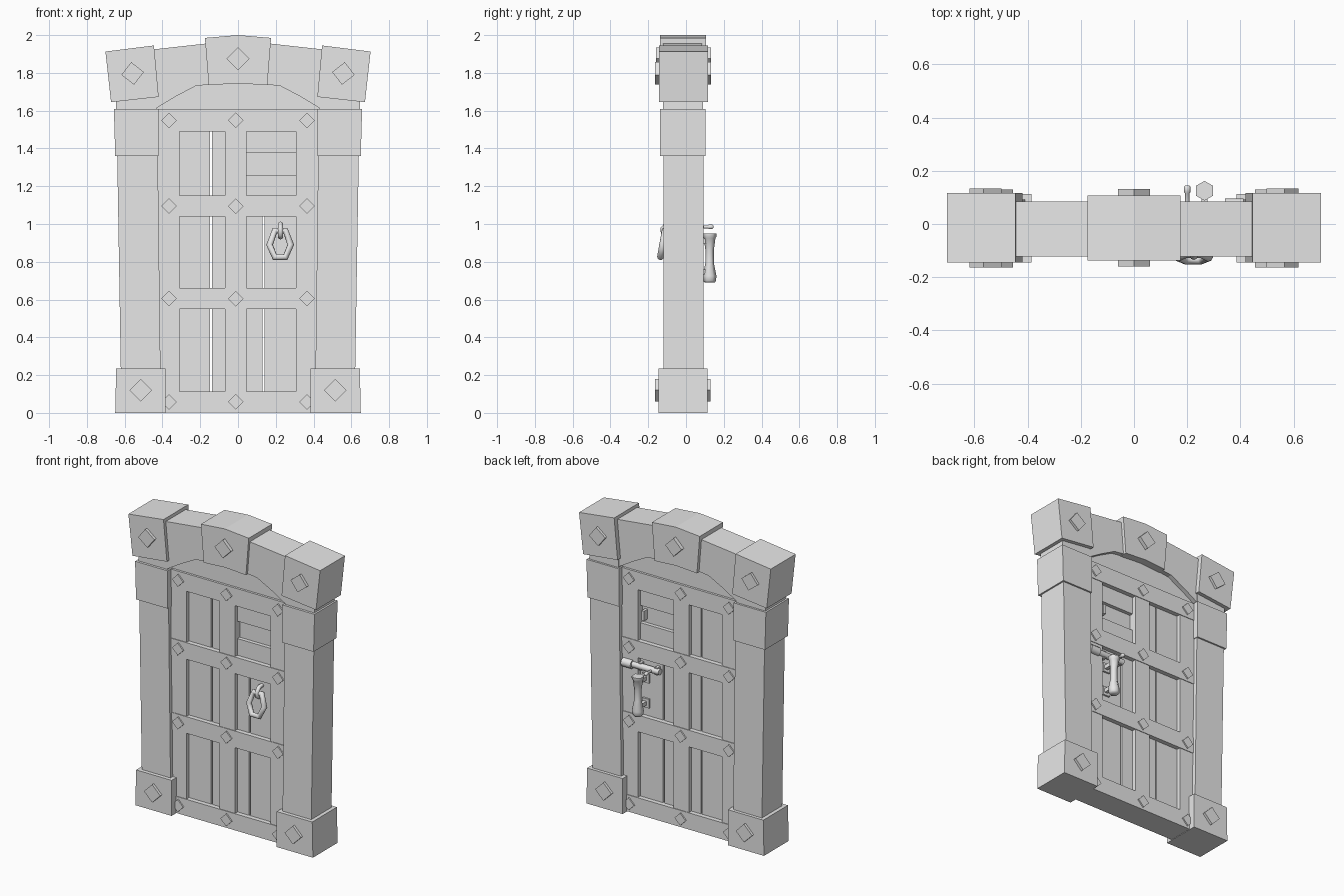
import bpy, bmesh, math
from mathutils import Vector

if "Cube" in bpy.data.objects:
    bpy.data.objects.remove(bpy.data.objects["Cube"], do_unlink=True)

GREY = (0.8, 0.8, 0.8, 1)
mat = bpy.data.materials.new("plain_grey")
mat.use_nodes = True
mat.diffuse_color = GREY
mat.node_tree.nodes["Principled BSDF"].inputs["Base Color"].default_value = GREY
MID = -0.015  # depth of the middle of the door


def finish(name, bm):
    bmesh.ops.recalc_face_normals(bm, faces=bm.faces)
    me = bpy.data.meshes.new(name)
    bm.to_mesh(me)
    bm.free()
    me.materials.append(mat)
    ob = bpy.data.objects.new(name, me)
    bpy.context.collection.objects.link(ob)
    return ob


def prism(name, pts, y0, y1):
    """Extrude an x/z outline from y0 to y1."""
    bm = bmesh.new()
    face = bm.faces.new([bm.verts.new((x, y0, z)) for x, z in pts])
    ext = bmesh.ops.extrude_face_region(bm, geom=[face])
    verts = [v for v in ext["geom"] if isinstance(v, bmesh.types.BMVert)]
    bmesh.ops.translate(bm, verts=verts, vec=(0, y1 - y0, 0))
    return finish(name, bm)


def box(name, x0, x1, y0, y1, z0, z1):
    return prism(name, [(x0, z0), (x1, z0), (x1, z1), (x0, z1)], y0, y1)


def slab(name, x0, x1, half, z0, z1):
    return box(name, x0, x1, MID - half, MID + half, z0, z1)


def stud(name, x, z, r, y0, y1, tilt=0):
    """Diamond boss showing on both the front and the back."""
    pts = [(x + r * math.cos(tilt + k * math.pi / 2),
            z + r * math.sin(tilt + k * math.pi / 2)) for k in range(4)]
    return prism(name, pts, y0, y1)


def lathe(name, profile, origin, axis, sides, turn=0.0):
    """Stack of rings (distance along axis, radius) about an axis."""
    bm = bmesh.new()
    rot = Vector((0, 0, 1)).rotation_difference(Vector(axis))
    rings = []
    for d, r in profile:
        ring = []
        for k in range(sides):
            a = turn + 2 * math.pi * k / sides
            p = rot @ Vector((r * math.cos(a), r * math.sin(a), d))
            ring.append(bm.verts.new(p + Vector(origin)))
        rings.append(ring)
    for a, b in zip(rings, rings[1:]):
        for k in range(sides):
            n = (k + 1) % sides
            bm.faces.new((a[k], a[n], b[n], b[k]))
    bm.faces.new(rings[0])
    bm.faces.new(rings[-1])
    shade(finish(name, bm))


def shade(ob):
    bpy.ops.object.select_all(action="DESELECT")
    ob.select_set(True)
    bpy.context.view_layer.objects.active = ob
    bpy.ops.object.shade_smooth_by_angle(angle=math.radians(70))


def tube(name, pts, radius):
    """Closed round bar through the points."""
    cu = bpy.data.curves.new(name + "_path", "CURVE")
    cu.dimensions = "3D"
    cu.bevel_depth = radius
    cu.bevel_resolution = 2
    sp = cu.splines.new("POLY")
    sp.points.add(len(pts) - 1)
    for q, p in zip(sp.points, pts):
        q.co = (*p, 1)
    sp.use_cyclic_u = True
    tmp = bpy.data.objects.new(name + "_path", cu)
    bpy.context.collection.objects.link(tmp)
    bpy.context.view_layer.update()
    me = bpy.data.meshes.new_from_object(
        tmp.evaluated_get(bpy.context.evaluated_depsgraph_get()))
    bpy.data.objects.remove(tmp, do_unlink=True)
    me.materials.clear()
    me.materials.append(mat)
    ob = bpy.data.objects.new(name, me)
    bpy.context.collection.objects.link(ob)
    shade(ob)


# Stone frame, one side at a time
for s, side in ((1, "left"), (-1, "right")):
    def flip(pts):
        return [(s * x, z) for x, z in pts]
    prism(side + "_base", flip([(0.385, 0), (0.65, 0), (0.645, 0.235), (0.385, 0.235)]),
          -0.145, 0.113)
    prism(side + "_pillar", flip([(0.41, 0.2), (0.62, 0.2), (0.64, 1.4), (0.425, 1.4)]),
          -0.12, 0.092)
    prism(side + "_capital", flip([(0.42, 1.36), (0.65, 1.36), (0.657, 1.61), (0.42, 1.61)]),
          -0.138, 0.103)
    prism(side + "_neck", flip([(0.43, 1.6), (0.645, 1.6), (0.645, 1.67), (0.43, 1.69)]),
          -0.122, 0.09)
    prism(side + "_corner_block",
          flip([(0.42, 1.673), (0.672, 1.645), (0.702, 1.913), (0.445, 1.945)]),
          -0.144, 0.116)
    prism(side + "_arch_stone",
          flip([(0.5, 1.64), (0.435, 1.612), (0.33, 1.675), (0.225, 1.73), (0.1, 1.745),
                (0.1, 1.963), (0.17, 1.955), (0.44, 1.925), (0.5, 1.915)]),
          -0.122, 0.085)
    stud(side + "_base_stud", s * 0.515, 0.12, 0.06, -0.163, 0.13)
    stud(side + "_block_stud", s * 0.558, 1.797, 0.06, -0.163, 0.133, -s * 0.12)

half = [(0.155, 1.735), (0.175, 1.985)]
prism("keystone", [(0, 1.745)] + half + [(0, 2.0)] + [(-x, z) for x, z in half[::-1]],
      -0.138, 0.107)
stud("keystone_stud", 0, 1.875, 0.06, -0.16, 0.132)
lunette = [(0.43, 1.6), (0.43, 1.64), (0.33, 1.70), (0.22, 1.76)]
prism("lunette_panel", lunette + [(-x, z) for x, z in lunette[::-1]], MID - 0.07, MID + 0.07)

# Door rails and studs
for i, (z0, z1) in enumerate(((0.003, 0.113), (0.55, 0.66), (1.04, 1.15), (1.49, 1.607))):
    slab(f"rail_{i}", -0.43, 0.43, 0.085, z0, z1)
    for x in (-0.366, -0.012, 0.366):
        stud(f"rail_stud_{i}", x, (z0 + z1) / 2, 0.041, MID - 0.094, MID + 0.094)

# Door stiles, almost flush with the rails
for name, x0, x1 in (("right", -0.43, -0.31), ("middle", -0.068, 0.045), ("left", 0.307, 0.43)):
    slab(name + "_stile", x0, x1, 0.081, 0.01, 1.6)

# Recessed planks, with the hatch opening on the left
slab("outer_plank_right", -0.32, -0.147, 0.055, 0.01, 1.6)
slab("inner_plank_right", -0.137, -0.06, 0.055, 0.01, 1.6)
slab("inner_plank_left", 0.04, 0.131, 0.055, 0.01, 1.1)
slab("outer_plank_left", 0.141, 0.32, 0.055, 0.01, 1.1)
slab("hatch_panel_lower", 0.04, 0.32, 0.055, 1.1, 1.26)
slab("hatch_panel_upper", 0.04, 0.32, 0.055, 1.375, 1.6)
slab("hatch_shutter", 0.04, 0.32, 0.03, 1.25, 1.385)
box("hatch_pull", 0.27, 0.288, 0.0, 0.055, 1.285, 1.35)

# Front ring pull, leaning outwards
ring = [(-0.028, 0.965), (0.028, 0.965), (0.056, 0.89), (0.028, 0.824), (-0.028, 0.824),
        (-0.056, 0.89)]
tube("ring_pull", [(0.223 + x, -0.11 - 0.18 * (0.965 - z), z) for x, z in ring], 0.018)
tube("ring_holder", [(0.225, -0.05, 1.0), (0.225, -0.1, 1.0), (0.225, -0.122, 0.975),
                     (0.225, -0.12, 0.945), (0.225, -0.1, 0.932), (0.225, -0.05, 0.935)], 0.014)

# Back bolt with its keepers and pin
lathe("bolt_rod", [(0, 0.02), (0.26, 0.02)], (0.145, 0.064, 0.985), (1, 0, 0), 12)
lathe("bolt_socket", [(0, 0.028), (0.07, 0.028)], (0.342, 0.068, 0.985), (1, 0, 0), 12)
lathe("bolt_pin", [(0, 0.008), (0.055, 0.008), (0.06, 0.012), (0.08, 0.012), (0.085, 0.007)],
      (0.2, 0.06, 0.985), (0, 1, 0), 10)
for x in (0.17, 0.29):
    box("bolt_keeper", x - 0.01, x + 0.01, 0.03, 0.07, 0.96, 1.01)

# Back grip, six-sided, and its mounts
lathe("back_grip", [(0.69, 0.027), (0.70, 0.034), (0.725, 0.036), (0.79, 0.023), (0.86, 0.022),
                    (0.925, 0.031), (0.935, 0.037), (0.95, 0.037)],
      (0.265, 0.125, 0), (0, 0, 1), 6, turn=math.pi / 6)
for z in (0.745, 0.91):
    box("grip_plate", 0.235, 0.285, 0.035, 0.052, z - 0.03, z + 0.03)
    box("grip_mount", 0.253, 0.277, 0.03, 0.12, z - 0.013, z + 0.013)
